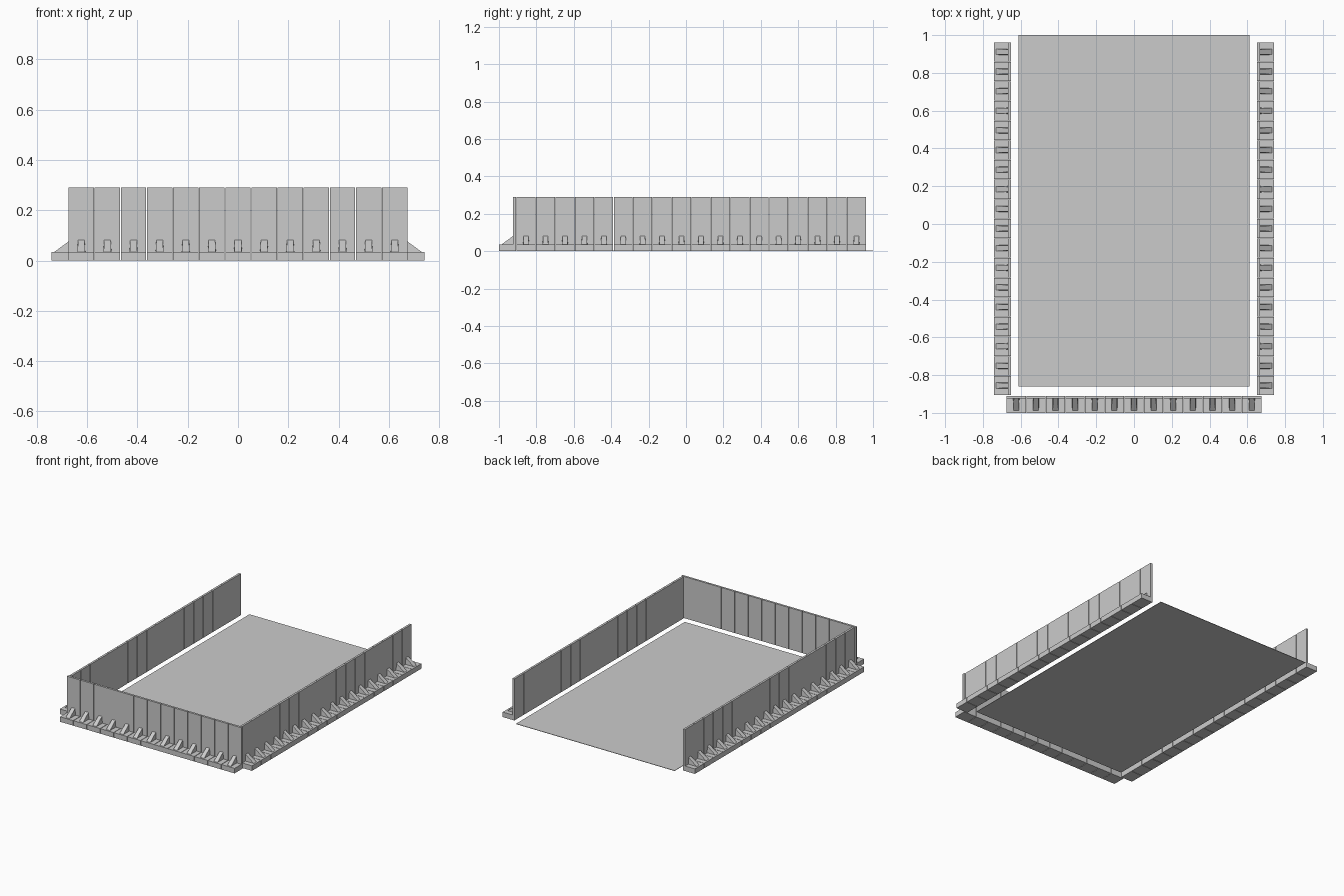
import bpy, bmesh
from math import pi

cube = bpy.data.objects.get("Cube")
if cube:
    bpy.data.objects.remove(cube, do_unlink=True)

concrete = bpy.data.materials.new("concrete_grey")
concrete.use_nodes = True
GREY = (0.6, 0.6, 0.6, 1)
concrete.diffuse_color = GREY
concrete.node_tree.nodes["Principled BSDF"].inputs["Base Color"].default_value = GREY

PITCH, GAP = 0.1039, 0.003
HEIGHT, DEPTH, FOOT, STEM = 0.29, 0.09, 0.035, 0.015


def prism(bm, profile, widths):
    """Closed solid from a (y, z) profile with a half width at each point."""
    left = [bm.verts.new((-w, y, z)) for (y, z), w in zip(profile, widths)]
    right = [bm.verts.new((w, y, z)) for (y, z), w in zip(profile, widths)]
    bm.faces.new(left)
    bm.faces.new(right[::-1])
    n = len(profile)
    for i in range(n):
        j = (i + 1) % n
        bm.faces.new((left[j], left[i], right[i], right[j]))


def finish(bm, name):
    bmesh.ops.recalc_face_normals(bm, faces=bm.faces[:])
    mesh = bpy.data.meshes.new(name)
    bm.to_mesh(mesh)
    bm.free()
    mesh.materials.append(concrete)
    return mesh


def place(mesh, name, location, turn=0):
    obj = bpy.data.objects.new(name, mesh)
    bpy.context.collection.objects.link(obj)
    obj.location = location
    obj.rotation_euler.z = turn


# L-shaped wall unit: upright stem, foot and a tapered buttress
bm = bmesh.new()
section = [(0, 0), (-DEPTH, 0), (-DEPTH, FOOT), (-STEM, FOOT),
           (-STEM, HEIGHT), (0, HEIGHT)]
prism(bm, section, [(PITCH - GAP) / 2] * len(section))
buttress = [(-STEM, FOOT), (-0.078, FOOT), (-STEM, 0.081)]
prism(bm, buttress, [0.016, 0.015, 0.013])
unit = finish(bm, "retaining_wall_unit")

# Front row
for i in range(13):
    place(unit, f"front_wall_unit_{i + 1}", ((i - 6) * PITCH, -0.91, 0))

# Side rows, feet pointing outwards
for side, sign in (("left", 1), ("right", -1)):
    for i in range(18):
        y = -0.907 + (i + 0.5) * PITCH
        place(unit, f"{side}_wall_unit_{i + 1}", (sign * 0.652, y, 0), sign * pi / 2)

# Thin floor slab, open at the back
bm = bmesh.new()
bmesh.ops.create_cube(bm, size=1)
bmesh.ops.scale(bm, vec=(1.224, 1.86, 0.003), verts=bm.verts)
place(finish(bm, "floor_slab"), "floor_slab", (0, 0.07, 0.0015))
